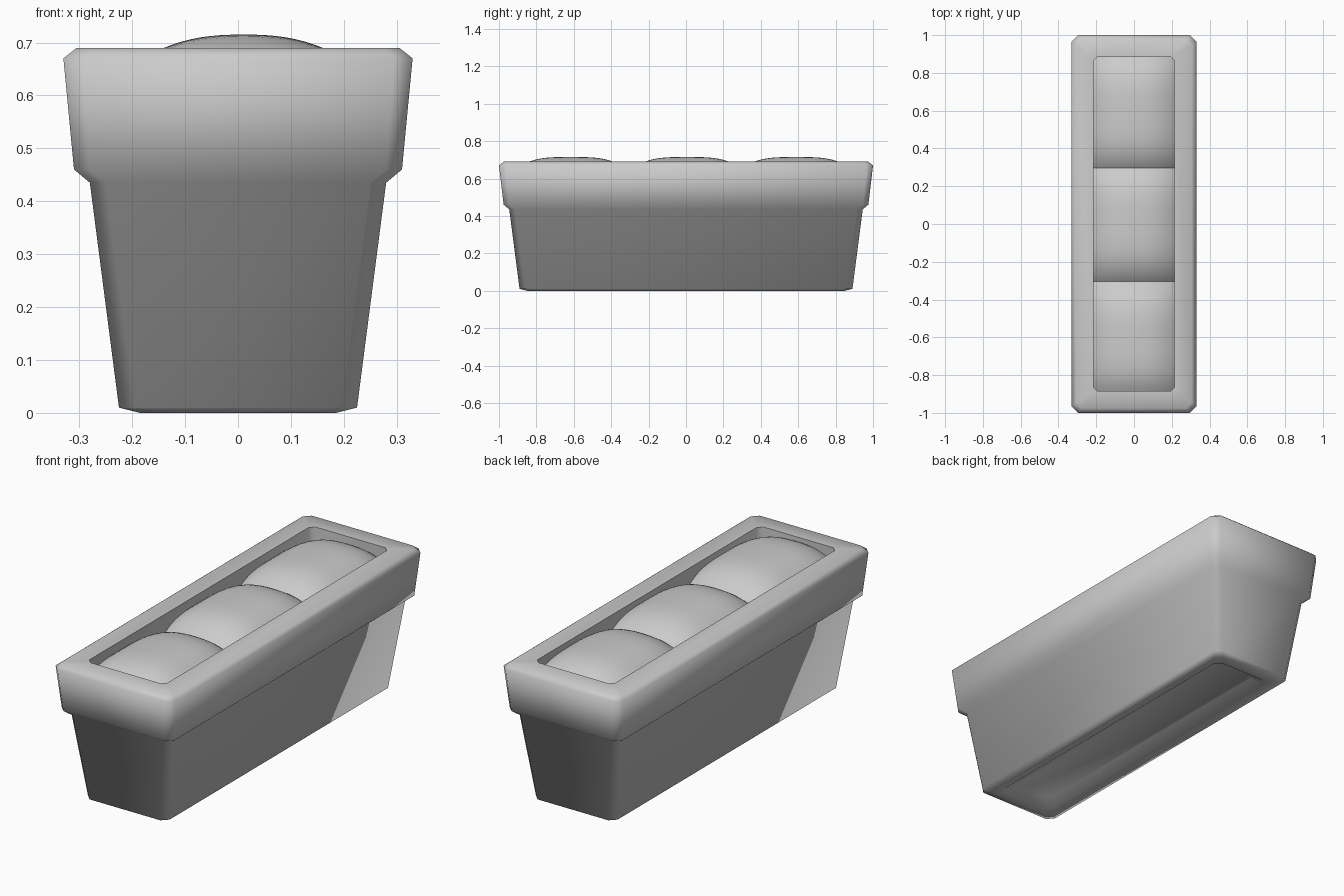
import bpy, bmesh, math

cube = bpy.data.objects.get("Cube")
if cube:
    bpy.data.objects.remove(cube, do_unlink=True)

grey = bpy.data.materials.new("plain grey")
grey.use_nodes = True
grey.diffuse_color = (0.6, 0.6, 0.6, 1)
grey.node_tree.nodes["Principled BSDF"].inputs["Base Color"].default_value = (0.6, 0.6, 0.6, 1)


def finish(bm, name, angle):
    mesh = bpy.data.meshes.new(name)
    bm.to_mesh(mesh)
    bm.free()
    obj = bpy.data.objects.new(name, mesh)
    bpy.context.collection.objects.link(obj)
    mesh.materials.append(grey)
    bpy.ops.object.select_all(action='DESELECT')
    obj.select_set(True)
    bpy.context.view_layer.objects.active = obj
    bpy.ops.object.shade_smooth_by_angle(angle=math.radians(angle))
    return obj


def ring(bm, hx, hy, z, c):
    """Rectangle with cut corners."""
    pts = []
    for sx, sy in ((1, 1), (-1, 1), (-1, -1), (1, -1)):
        a, b = (sx * hx, sy * (hy - c)), (sx * (hx - c), sy * hy)
        pts += [a, b] if sx * sy > 0 else [b, a]
    return [bm.verts.new((x, y, z)) for x, y in pts]


# Planter box: from the underside recess, up the wall, over the rim, down inside
profile = [
    (0.11, 0.77, 0.035, 0.03), (0.155, 0.81, 0.0, 0.03), (0.185, 0.85, 0.0, 0.03),
    (0.225, 0.89, 0.01, 0.03), (0.28, 0.945, 0.435, 0.03), (0.31, 0.975, 0.46, 0.03),
    (0.33, 1.0, 0.67, 0.035), (0.305, 0.975, 0.69, 0.03), (0.215, 0.885, 0.69, 0.022),
    (0.215, 0.885, 0.5, 0.022),
]
bm = bmesh.new()
rings = [ring(bm, *p) for p in profile]
for lo, hi in zip(rings, rings[1:]):
    for i in range(8):
        j = (i + 1) % 8
        bm.faces.new((lo[i], lo[j], hi[j], hi[i]))
bm.faces.new(rings[0][::-1])
bm.faces.new(rings[-1])
bmesh.ops.recalc_face_normals(bm, faces=bm.faces)
finish(bm, "planter_box", 80)

# Three soil mounds filling the opening
WIDTH, END, REACH, N = 0.215, 0.885, 0.34, 24
for name, cy in (("front_mound", -0.615), ("middle_mound", 0.005), ("back_mound", 0.59)):
    bm = bmesh.new()
    y0, y1 = max(cy - REACH, -END), min(cy + REACH, END)
    bmesh.ops.create_grid(bm, x_segments=N, y_segments=N, size=1)
    for v in bm.verts:
        x, y = v.co.x * WIDTH, y0 + (v.co.y + 1) / 2 * (y1 - y0)
        drop = 0.025 * (abs(x - 0.01) / 0.15) ** 2.5 + 0.025 * (abs(y - cy) / 0.225) ** 3.5
        v.co = (x, y, 0.715 - drop)
    finish(bm, name, 60)
